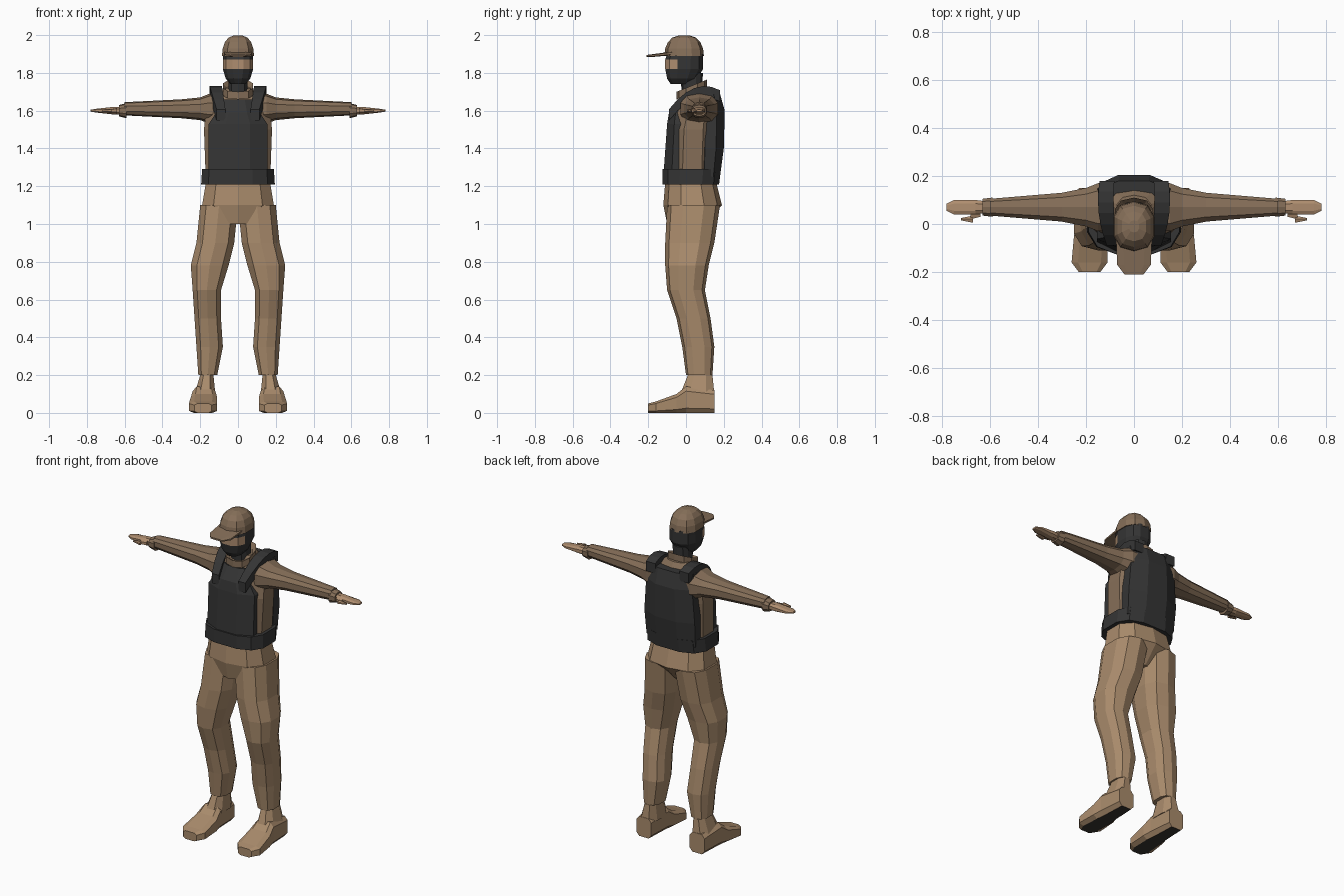
import bpy
import bmesh
from math import cos, sin, tau
from mathutils import Vector

cube = bpy.data.objects.get("Cube")
if cube:
    bpy.data.objects.remove(cube, do_unlink=True)


def material(name, red, green, blue):
    mat = bpy.data.materials.new(name)
    mat.use_nodes = True
    colour = (red, green, blue, 1)
    mat.diffuse_color = colour
    mat.node_tree.nodes["Principled BSDF"].inputs["Base Color"].default_value = colour
    return mat


tan_cloth = material("tan cloth", .4, .26, .15)
brown_cloth = material("brown cloth", .24, .16, .1)
charcoal = material("charcoal", .035, .035, .035)
skin = material("skin", .43, .27, .16)
rubber = material("dark rubber", .04, .035, .03)


def section(u_min, u_max, v_min, v_max, sides, power):
    """Rounded polygon that exactly fills its bounds."""
    angles = [tau * (i + .5) / sides for i in range(sides)]

    def spread(wave, low, high):
        values = [abs(wave(a)) ** power * (1 if wave(a) > 0 else -1) for a in angles]
        biggest = max(values)
        return [(low + high + value / biggest * (high - low)) / 2 for value in values]

    return list(zip(spread(cos, u_min, u_max), spread(sin, v_min, v_max)))


def symmetric(rows):
    """Rows of position, half width, lowest and highest v."""
    return [(pos, -half, half, low, high) for pos, half, low, high in rows]


def around(u, v, rows):
    """Rows of position and two half sizes about a fixed centre line."""
    return [(pos, u - a, u + a, v - b, v + b) for pos, a, b in rows]


def loft(name, axis, rings, *materials, sides=10, power=.8, flip=1, tilt=0, rule=None):
    """Skin a stack of sections along an axis and close both ends."""
    place = {"x": lambda pos, u, v: (pos, u, v),
             "y": lambda pos, u, v: (u, pos, v),
             "z": lambda pos, u, v: (u, v, pos + tilt * v)}[axis]
    bm = bmesh.new()
    loops = []
    for pos, *bounds in rings:
        points = [Vector(place(pos, u, v)) for u, v in section(*bounds, sides, power)]
        loops.append([bm.verts.new((flip * p.x, p.y, p.z)) for p in points])
    for lower, upper in zip(loops, loops[1:]):
        for i in range(sides):
            bm.faces.new((lower[i - 1], lower[i], upper[i], upper[i - 1]))
    bm.faces.new(loops[0])
    bm.faces.new(loops[-1])
    bmesh.ops.recalc_face_normals(bm, faces=bm.faces)
    bm.normal_update()
    if rule:
        for face in bm.faces:
            face.material_index = int(rule(face.normal, face.calc_center_median()))
    mesh = bpy.data.meshes.new(name)
    bm.to_mesh(mesh)
    bm.free()
    for mat in materials:
        mesh.materials.append(mat)
    bpy.context.collection.objects.link(bpy.data.objects.new(name, mesh))


def pair(name, axis, rings, *materials, **options):
    """Loft the left part and its mirror image."""
    loft("left_" + name, axis, rings, *materials, flip=1, **options)
    loft("right_" + name, axis, rings, *materials, flip=-1, **options)


# Trousers
loft("trouser_seat", "z", symmetric([
    (1, .07, -.1, .1),
    (1.1, .19, -.12, .19),
    (1.22, .17, -.11, .16),
]), tan_cloth)
pair("trouser_leg", "z", [
    (1.1, 0, .2, -.1, .18),
    (.9, .02, .22, -.11, .15),
    (.78, .05, .25, -.11, .12),
    (.65, .09, .24, -.1, .1),
    (.5, .09, .23, -.05, .13),
    (.35, .08, .22, -.02, .15),
    (.2, .11, .21, 0, .14),
], tan_cloth)

# Boots with dark soles
pair("boot_shaft", "z", [
    (.1, .12, .23, -.03, .15),
    (.2, .13, .2, .01, .14),
], tan_cloth, sides=8)
pair("boot_foot", "y", [
    (.15, .13, .23, 0, .12),
    (0, .12, .24, 0, .14),
    (-.05, .11, .25, 0, .1),
    (-.16, .11, .26, 0, .06),
    (-.2, .14, .23, 0, .05),
], tan_cloth, rubber, sides=8, power=.5, rule=lambda normal, centre: normal.z < -.9)

# Shirt with collar
loft("shirt_body", "z", symmetric([
    (1.22, .17, -.1, .16),
    (1.5, .18, -.09, .17),
    (1.6, .17, -.06, .17),
    (1.66, .15, -.03, .16),
    (1.72, .07, 0, .12),
]), brown_cloth)
loft("collar", "z", around(0, .03, [
    (1.68, .08, .08),
    (1.72, .08, .08),
    (1.7, .06, .06),
]), brown_cloth, tilt=.4)

# Sleeves, cuffs and hands share one centre line
arm_y, arm_z = .07, 1.6
pair("sleeve", "x", around(arm_y, arm_z + .01, [
    (.1, .1, .08),
    (.15, .1, .08),
    (.2, .08, .06),
    (.3, .06, .05),
    (.6, .035, .035),
]), brown_cloth)
pair("cuff", "x", around(arm_y, arm_z, [
    (.59, .04, .04),
    (.63, .035, .03),
]), brown_cloth)
pair("hand", "x", around(arm_y, arm_z, [
    (.62, .025, .02),
    (.66, .03, .02),
    (.75, .03, .01),
    (.78, .015, .005),
]), skin, sides=8)
pair("thumb", "x", around(arm_y - .03, arm_z, [
    (.64, .01, .015),
    (.68, .02, .01),
]), skin, sides=6)
pair("thumb_tip", "x", around(arm_y - .05, arm_z, [
    (.67, .015, .01),
    (.72, .005, .005),
]), skin, sides=6)

# Armoured vest
front_rows = [(1.25, .155, -.12), (1.53, .155, -.1), (1.59, .115, -.09), (1.66, .085, -.045)]
back_rows = [(1.25, .165, .18), (1.4, .17, .2), (1.6, .155, .205), (1.69, .15, .18)]
loft("vest_front", "z", [(z, -w, w, y, .03) for z, w, y in front_rows],
     charcoal, sides=8, power=1)
loft("vest_back", "z", [(z, -w, w, .06, y) for z, w, y in back_rows],
     charcoal, sides=8, power=1)
loft("vest_belt", "z", symmetric([
    (1.21, .195, -.125, .175),
    (1.29, .19, -.125, .185),
]), charcoal, sides=12, power=.7)

# Straps arch over the shoulders and widen towards the top
strap = []
for step in range(7):
    y = -.09 + step * .045
    drop = 3.4 * (y - .1) ** 2
    top = 1.73 - drop
    strap.append((y, .085 - drop * .15, .15 - drop * .3, top - .06, top))
pair("vest_strap", "y", strap, charcoal, sides=4)

# Head in a knit mask that is open at the eyes
loft("neck", "z", around(0, .03, [
    (1.65, .05, .05),
    (1.8, .05, .06),
]), charcoal)
loft("masked_head", "z", symmetric([
    (1.74, .04, -.08, .04),
    (1.77, .065, -.1, .06),
    (1.82, .08, -.11, .09),
    (1.87, .08, -.11, .09),
    (1.9, .08, -.1, .09),
]), charcoal, skin, sides=12,
    rule=lambda normal, centre: normal.y < -.3 and 1.83 < centre.z < 1.86)

# Cap with a rounded crown and a flat brim
dome = []
for step in range(5):
    angle = step * .36
    shrink = cos(angle) ** .7
    dome.append((1.89 + .11 * sin(angle), .085 * shrink, .105 * shrink))
loft("cap_crown", "z", around(0, -.01, dome), brown_cloth)
loft("cap_brim", "y", symmetric([
    (-.06, .075, 1.895, 1.915),
    (-.17, .07, 1.885, 1.9),
    (-.21, .04, 1.885, 1.895),
]), brown_cloth, sides=8, power=.6)
